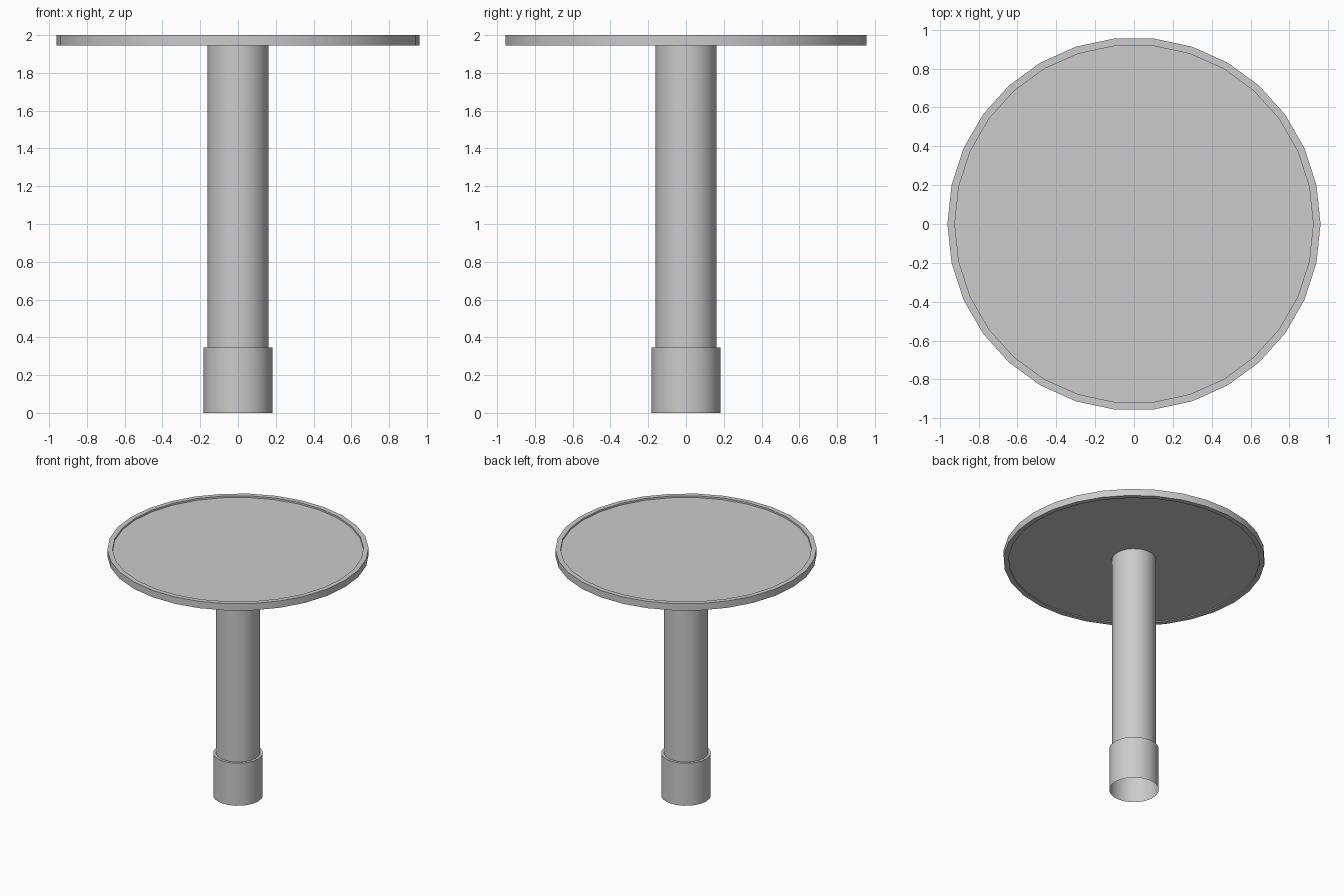
import bpy, bmesh
from math import cos, sin, pi, radians

if "Cube" in bpy.data.objects:
    bpy.data.objects.remove(bpy.data.objects["Cube"])


def lathe(name, profile, sides, closed=False, caps=()):
    """Revolve (radius, z) points around z; caps lists ring indices to fill."""
    bm = bmesh.new()
    rings = [[bm.verts.new((r * cos(2 * pi * i / sides), r * sin(2 * pi * i / sides), z))
              for i in range(sides)] for r, z in profile]
    pairs = list(zip(rings, rings[1:]))
    if closed:
        pairs.append((rings[-1], rings[0]))
    for a, b in pairs:
        for i in range(sides):
            j = (i + 1) % sides
            bm.faces.new((a[i], a[j], b[j], b[i]))
    for k in caps:
        ring = rings[k]
        bm.faces.new(ring if k else ring[::-1])
    mesh = bpy.data.meshes.new(name)
    bm.to_mesh(mesh)
    bm.free()
    obj = bpy.data.objects.new(name, mesh)
    bpy.context.collection.objects.link(obj)
    bpy.ops.object.select_all(action='DESELECT')
    obj.select_set(True)
    bpy.context.view_layer.objects.active = obj
    bpy.ops.object.shade_smooth_by_angle(angle=radians(35))
    return obj


# Pedestal: wider foot sleeve, open underneath, stepping in to the pole
lathe("pedestal", [(0.182, 0), (0.182, 0.345), (0.162, 0.345), (0.162, 1.953)], 24)

# Raised band around the table top
lathe("table_rim", [(0.96, 1.945), (0.96, 2.0), (0.922, 2.0), (0.922, 1.945)], 30, closed=True)

# Slightly recessed table top
lathe("table_top", [(0.923, 1.953), (0.923, 1.986)], 30, caps=(0, 1))
